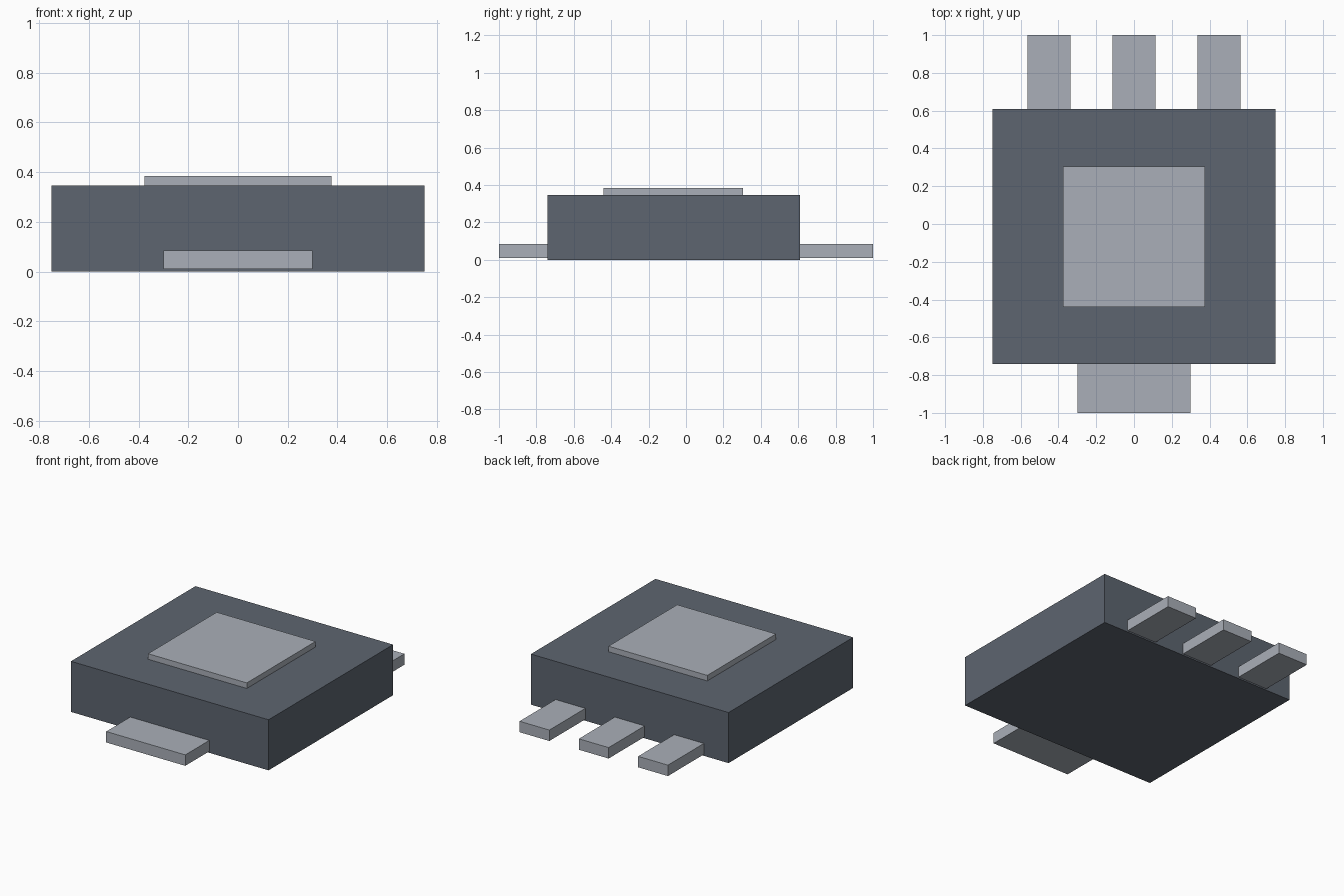
import bpy
import bmesh
from mathutils import Vector

cube = bpy.data.objects.get("Cube")
if cube:
    bpy.data.objects.remove(cube, do_unlink=True)


def make_material(name, rgb):
    mat = bpy.data.materials.new(name)
    mat.use_nodes = True
    color = (*rgb, 1)
    mat.diffuse_color = color
    mat.node_tree.nodes["Principled BSDF"].inputs["Base Color"].default_value = color
    return mat


def add_box(name, low, high, mat):
    """Flat-faced box between two opposite corners."""
    low, high = Vector(low), Vector(high)
    size = high - low
    bm = bmesh.new()
    bmesh.ops.create_cube(bm, size=1)
    bmesh.ops.scale(bm, vec=size, verts=bm.verts)
    mesh = bpy.data.meshes.new(name)
    bm.to_mesh(mesh)
    bm.free()
    mesh.materials.append(mat)
    obj = bpy.data.objects.new(name, mesh)
    obj.location = (low + high) / 2
    bpy.context.scene.collection.objects.link(obj)
    return obj


slate = make_material("dark slate", (0.11, 0.13, 0.16))
metal = make_material("light grey metal", (0.40, 0.43, 0.48))

BACK, FRONT, TOP = 0.61, -0.74, 0.347
LEAD_LOW, LEAD_HIGH = 0.01, 0.085

# Housing and raised top plate
add_box("housing", (-0.75, FRONT, 0), (0.75, BACK, TOP), slate)
add_box("top_plate", (-0.375, -0.44, TOP), (0.375, 0.305, 0.385), metal)

# Wide front tab
add_box("front_tab", (-0.3, -1, LEAD_LOW), (0.3, FRONT, LEAD_HIGH), metal)

# Three narrow leads at the back
half = 0.113
for side, x in (("right", -0.45), ("middle", 0), ("left", 0.45)):
    add_box(f"back_lead_{side}", (x - half, BACK, LEAD_LOW),
            (x + half, 1, LEAD_HIGH), metal)
